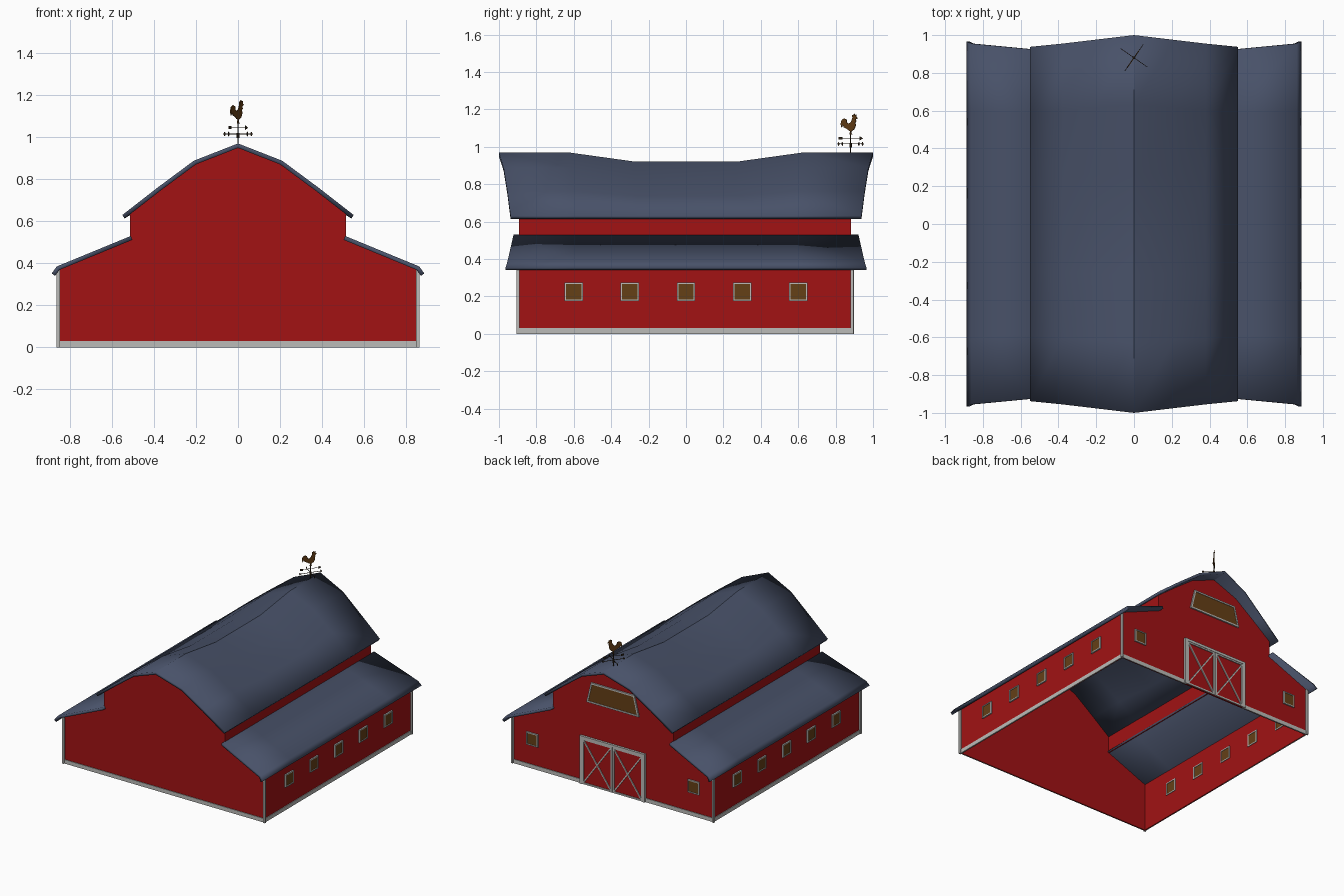
import bpy, bmesh, math
from mathutils import Vector

if "Cube" in bpy.data.objects:
    bpy.data.objects.remove(bpy.data.objects["Cube"])

def material(name, rgb):
    m = bpy.data.materials.new(name)
    m.diffuse_color = (*rgb, 1)
    m.use_nodes = True
    m.node_tree.nodes["Principled BSDF"].inputs["Base Color"].default_value = m.diffuse_color
    return m

RED = material("barn_red", (0.36, 0.006, 0.007))
SLATE = material("slate_roof", (0.065, 0.083, 0.14))
TRIM = material("pale_trim", (0.5, 0.5, 0.48))
GLASS = material("amber_glass", (0.13, 0.05, 0.008))
IRON = material("dark_iron", (0.03, 0.018, 0.008))
RUST = material("rusty_copper", (0.12, 0.045, 0.007))

def finish(name, bm, mat):
    me = bpy.data.meshes.new(name)
    bm.to_mesh(me)
    bm.free()
    ob = bpy.data.objects.new(name, me)
    bpy.context.collection.objects.link(ob)
    me.materials.append(mat)
    return ob

def plates(name, polys, loc, u, thick, mat):
    """Upright flat shapes (h along u, v up) thickened evenly about loc."""
    bm = bmesh.new()
    loc, u = Vector(loc), Vector(u).normalized()
    n = u.cross(Vector((0, 0, 1)))
    for poly in polys:
        f = bm.faces.new([bm.verts.new(loc + u * h + Vector((0, 0, v)) - n * thick / 2) for h, v in poly])
        ext = bmesh.ops.extrude_face_region(bm, geom=[f], use_keep_orig=True)["geom"]
        bmesh.ops.translate(bm, verts=[e for e in ext if isinstance(e, bmesh.types.BMVert)], vec=n * thick)
    bmesh.ops.recalc_face_normals(bm, faces=bm.faces)
    return finish(name, bm, mat)

def rect(h0, h1, v0, v1):
    return [(h0, v0), (h1, v0), (h1, v1), (h0, v1)]

def bar(a, b, w):
    a, b = Vector(a), Vector(b)
    d = (b - a).normalized() * w / 2
    s = Vector((-d.y, d.x))
    return [a - d - s, b + d - s, b + d + s, a - d + s]

def outline(poly, w):
    return [bar(poly[i - 1], poly[i], w) for i in range(len(poly))]

def roof(name, profile, sag):
    """Sheet through (x, z, end_y, sag weight) points, thickened downward."""
    bm = bmesh.new()
    rows = []
    for t, s in ((-1, 0), (-.63, 0), (-.27, 1), (.27, 1), (.63, 0), (1, 0)):
        rows.append([bm.verts.new((x, t * ey, z - sag * s * w)) for x, z, ey, w in profile])
    for a, b in zip(rows, rows[1:]):
        for i in range(len(profile) - 1):
            f = bm.faces.new((a[i], a[i + 1], b[i + 1], b[i]))
            f.normal_update()
            if f.normal.z < 0:
                f.normal_flip()
    ob = finish(name, bm, SLATE)
    mod = ob.modifiers.new("thickness", "SOLIDIFY")
    mod.thickness, mod.offset, mod.use_even_offset = 0.02, -1, True
    bpy.ops.object.select_all(action='DESELECT')
    ob.select_set(True)
    bpy.context.view_layer.objects.active = ob
    bpy.ops.object.shade_smooth_by_angle(angle=math.radians(35))

X, Y = (1, 0, 0), (0, 1, 0)
FRONT, BACK, SIDE, UPPER = -0.892, 0.882, 0.85, 0.513

# Gable walls
half = [(SIDE, 0), (SIDE, .37), (UPPER, .507), (UPPER, .635), (.21, .867), (0, .95)]
gable = half + [(-x, z) for x, z in half[-2::-1]]
plates("front_wall", [gable], (0, FRONT + .003, 0), X, .006, RED)
plates("back_wall", [gable], (0, BACK - .003, 0), X, .006, RED)

# Roofs
main = [(.55, .63, .938, 0), (.38, .762, .955, .5), (.21, .888, .975, 1)]
roof("main_roof", [(-x, z, e, w) for x, z, e, w in main] + [(0, .97, 1, 1)] + main[::-1], .05)

win = rect(-.045, .045, .18, .27)
def window(name, loc, u):
    plates(name + "_pane", [win], loc, u, .014, GLASS)
    plates(name + "_frame", outline(win, .008), loc, u, .022, TRIM)

for s, label in ((-1, "left"), (1, "right")):
    plates(label + "_lower_wall", [rect(FRONT, BACK, 0, .37)], (s * (SIDE - .003), 0, 0), Y, .006, RED)
    plates(label + "_upper_wall", [rect(FRONT, BACK, .507, .635)], (s * (UPPER - .003), 0, 0), Y, .006, RED)
    roof(label + "_lean_to_roof", [(s * .51, .53, .922, 0), (s * .862, .385, .955, 0), (s * .886, .352, .965, 0)], 0)
    # Base boards and corner posts
    plates(label + "_base_board", [rect(FRONT, BACK, 0, .03)], (s * (SIDE + .001), 0, 0), Y, .008, TRIM)
    for y, end in ((FRONT - .005, "front"), (BACK + .005, "back")):
        plates(f"{label}_{end}_post", [rect(-.008, .008, 0, .365)], (s * (SIDE + .004), y, 0), X, .016, TRIM)
    # Windows
    for i in range(5):
        window(f"{label}_window_{i + 1}", (s * SIDE, -.6 + .3 * i, 0), Y)
    window(label + "_back_window", (s * .685, BACK, 0), X)

plates("front_base_board", [rect(-SIDE, SIDE, 0, .03)], (0, FRONT - .001, 0), X, .008, TRIM)
plates("back_base_board", [rect(-SIDE, -.27, 0, .03), rect(.27, SIDE, 0, .03)], (0, BACK + .001, 0), X, .008, TRIM)

# Loft window
loft = [(-.215, .645), (.215, .645), (.18, .79), (-.18, .79)]
plates("loft_pane", [loft], (0, BACK, 0), X, .014, GLASS)
plates("loft_frame", outline(loft, .012), (0, BACK, 0), X, .022, TRIM)

# Double barn door with cross braces
plates("door_panels", [rect(-.26, .26, 0, .36)], (0, BACK + .003, 0), X, .008, RED)
plates("door_casing", [rect(-.277, -.255, 0, .37), rect(.255, .277, 0, .37), rect(-.277, .277, .35, .37)],
       (0, BACK + .005, 0), X, .024, TRIM)
braces = []
for s in (-1, 1):
    leaf = [(s * .009, .008), (s * .25, .008), (s * .25, .345), (s * .009, .345)]
    braces += outline(leaf, .012) + [bar(leaf[0], leaf[2], .009), bar(leaf[1], leaf[3], .009)]
plates("door_braces", braces, (0, BACK + .007, 0), X, .014, TRIM)

# Weather vane: pole, cross arms, arrow, rooster
U, P, VANE = (.57, .82, 0), (.82, -.57, 0), (0, .88, 0)
bm = bmesh.new()
for r, z0, z1 in ((.003, .94, 1.085), (.007, .995, 1.02)):
    v = bmesh.ops.create_cone(bm, cap_ends=True, segments=10, radius1=r, radius2=r, depth=z1 - z0)["verts"]
    bmesh.ops.translate(bm, verts=v, vec=(0, .88, (z0 + z1) / 2))
finish("vane_pole", bm, IRON)
for d, label in ((U, "long"), (P, "cross")):
    tips = [[(h - .007, 1.015), (h, 1.004), (h + .007, 1.015), (h, 1.026)] for h in (-.078, .078)]
    plates(f"vane_{label}_arm", [rect(-.08, .08, 1.0135, 1.0165)] + tips, VANE, d, .003, IRON)
plates("vane_arrow", [rect(-.07, .07, 1.044, 1.046), [(.06, 1.034), (.08, 1.045), (.06, 1.056)],
       rect(-.078, -.055, 1.038, 1.052)], VANE, U, .003, IRON)
rooster = [(-.006, 1.066), (.012, 1.066), (.005, 1.072), (.006, 1.083), (.024, 1.094), (.033, 1.112),
           (.031, 1.130), (.037, 1.136), (.033, 1.146), (.046, 1.153), (.036, 1.160), (.037, 1.172),
           (.029, 1.168), (.024, 1.177), (.018, 1.169), (.011, 1.170), (.013, 1.155), (.004, 1.134),
           (-.012, 1.122), (-.024, 1.130), (-.026, 1.145), (-.042, 1.152), (-.058, 1.142), (-.064, 1.122),
           (-.058, 1.102), (-.050, 1.118), (-.043, 1.104), (-.028, 1.098), (-.012, 1.088), (-.002, 1.083)]
plates("vane_rooster", [rooster], VANE, U, .005, RUST)
